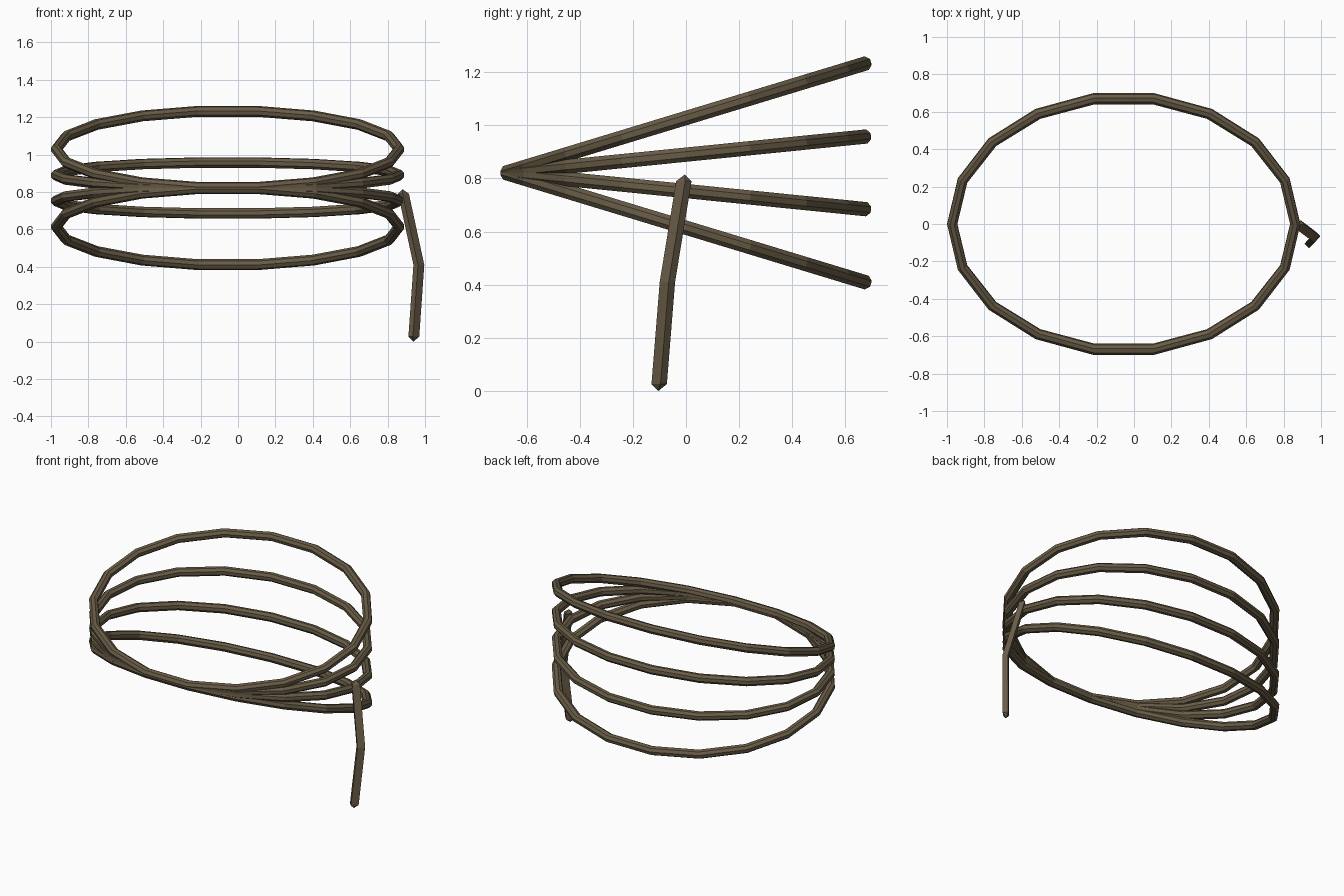
import bpy, bmesh, math
from mathutils import Vector

if "Cube" in bpy.data.objects:
    bpy.data.objects.remove(bpy.data.objects["Cube"])

metal = bpy.data.materials.new("dark bronze")
metal.diffuse_color = (0.14, 0.107, 0.062, 1)
metal.use_nodes = True
metal.node_tree.nodes["Principled BSDF"].inputs["Base Color"].default_value = metal.diffuse_color


def finish(bm, name):
    bmesh.ops.recalc_face_normals(bm, faces=bm.faces)
    mesh = bpy.data.meshes.new(name)
    bm.to_mesh(mesh)
    bm.free()
    mesh.materials.append(metal)
    bpy.context.collection.objects.link(bpy.data.objects.new(name, mesh))


def bridge(bm, a, b):
    n = len(a)
    for i in range(n):
        bm.faces.new((a[i], a[(i + 1) % n], b[(i + 1) % n], b[i]))


# Oval rings, all meeting at the front and fanning out toward the back
CX, A, B, R = -0.055, 0.917, 0.68, 0.029
SEGMENTS, SIDES = 18, 8
PIVOT_Z = 0.821


def ring(name, rise):
    slope = rise / (2 * B)
    tilt = math.atan(slope)
    bm = bmesh.new()
    loops = []
    for s in range(SEGMENTS):
        t = 2 * math.pi * s / SEGMENTS
        loop = []
        for k in range(SIDES):
            p = 2 * math.pi * (k + 0.5) / SIDES
            out, up = R * math.cos(p), R * math.sin(p)
            x = CX + (A + out) * math.cos(t)
            y = (B + out) * math.sin(t)
            z = PIVOT_Z + slope * (y + B) + up * math.cos(tilt)
            loop.append(bm.verts.new((x, y - up * math.sin(tilt), z)))
        loops.append(loop)
    for s in range(SEGMENTS):
        bridge(bm, loops[s], loops[(s + 1) % SEGMENTS])
    finish(bm, name)


for label, rise in (("top", 0.413), ("upper", 0.137),
                    ("lower", -0.137), ("bottom", -0.413)):
    ring(label + "_ring", rise)

# Bent bar hanging from the side, with pointed ends
bm = bmesh.new()
wide = Vector((1, 1, 0)).normalized() * 0.024
thin = Vector((1, -1, 0)).normalized() * 0.017
path = [Vector(p) for p in ((0.885, -0.008, 0.79), (0.967, -0.07, 0.41),
                            (0.94, -0.101, 0.026))]
sections = [[bm.verts.new(c + wide * i + thin * j)
             for i, j in ((1, 1), (-1, 1), (-1, -1), (1, -1))] for c in path]
bridge(bm, sections[0], sections[1])
bridge(bm, sections[1], sections[2])
for section, tip in ((sections[0], (0.879, -0.004, 0.815)),
                     (sections[2], (0.938, -0.104, 0.0))):
    apex = bm.verts.new(tip)
    for i in range(4):
        bm.faces.new((section[i], section[(i + 1) % 4], apex))
finish(bm, "hanging_bar")
